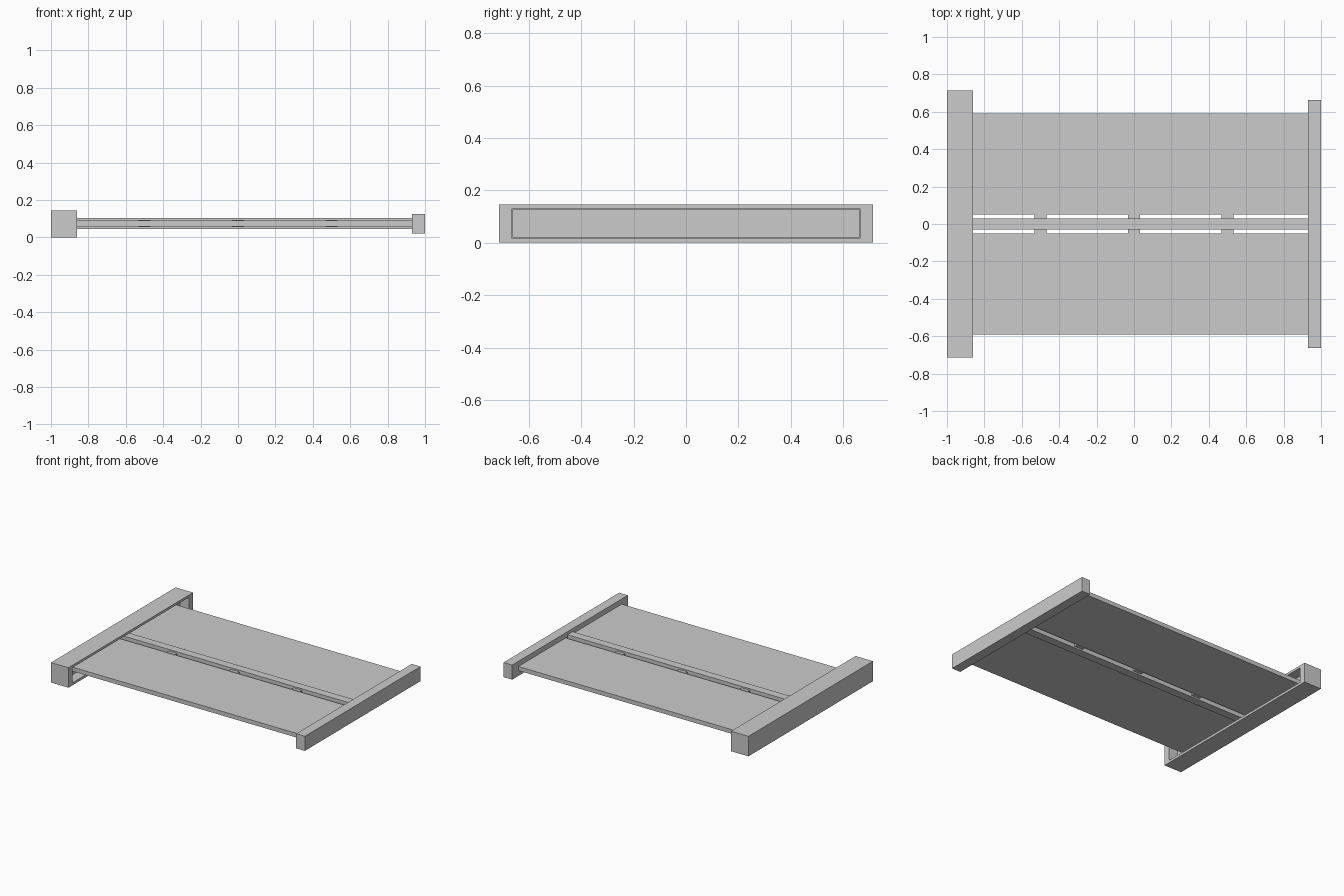
import bpy, bmesh

if "Cube" in bpy.data.objects:
    bpy.data.objects.remove(bpy.data.objects["Cube"])


def box(name, x, y, z):
    """Box from (min, max) ranges on each axis."""
    bm = bmesh.new()
    bmesh.ops.create_cube(bm, size=1)
    for v in bm.verts:
        for i, (lo, hi) in enumerate((x, y, z)):
            v.co[i] = hi if v.co[i] > 0 else lo
    mesh = bpy.data.meshes.new(name)
    bm.to_mesh(mesh)
    bm.free()
    obj = bpy.data.objects.new(name, mesh)
    bpy.context.collection.objects.link(obj)
    return obj


# Large end housing with a recess on its inner face that fits the small end bar
housing = box("end_housing", (-1, -0.86), (-0.713, 0.713), (0, 0.145))
cutter = box("recess_cutter", (-0.932, -0.8), (-0.667, 0.667), (0.018, 0.128))
cutter.hide_render = True
cutter.hide_viewport = True
cut = housing.modifiers.new("recess", 'BOOLEAN')
cut.operation = 'DIFFERENCE'
cut.solver = 'EXACT'
cut.object = cutter

# Small solid bar at the other end
box("end_bar", (0.93, 1), (-0.662, 0.662), (0.02, 0.126))

# Central spine joining both ends
box("center_spine", (-0.932, 0.93), (-0.03, 0.03), (0.044, 0.104))

# Flat panels and their three connecting tabs on each side of the spine
for side, s in (("front", -1), ("back", 1)):
    box(side + "_panel", (-0.932, 0.93), sorted((s * 0.05, s * 0.592)), (0.059, 0.089))
    for i, cx in enumerate((-0.5, 0, 0.5)):
        box(f"{side}_tab_{i + 1}", (cx - 0.033, cx + 0.033),
            sorted((s * 0.025, s * 0.054)), (0.055, 0.093))
